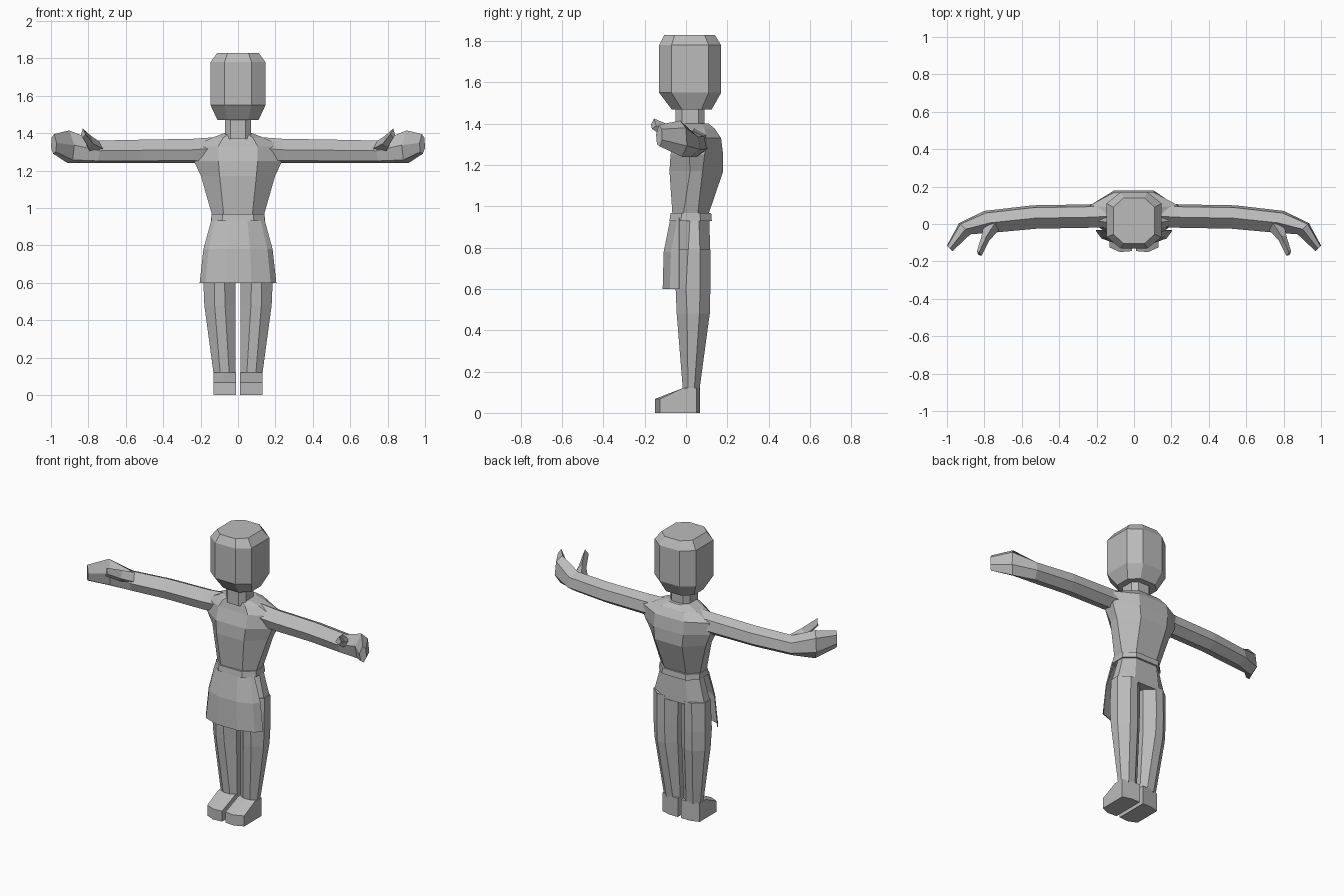
import bpy, bmesh

if "Cube" in bpy.data.objects:
    bpy.data.objects.remove(bpy.data.objects["Cube"])

grey = bpy.data.materials.new("plain_grey")
grey.diffuse_color = (0.5, 0.5, 0.5, 1)
grey.use_nodes = True
grey.node_tree.nodes["Principled BSDF"].inputs["Base Color"].default_value = grey.diffuse_color


def loft(name, rings, mirror=False, sheet=0):
    """Skin a list of point rings; capped solid, or an open sheet of given thickness."""
    bm = bmesh.new()
    rows = [[bm.verts.new(p) for p in ring] for ring in rings]
    n = len(rows[0])
    for a, b in zip(rows, rows[1:]):
        for i in range(n - 1 if sheet else n):
            j = (i + 1) % n
            bm.faces.new((a[i], a[j], b[j], b[i]))
    if not sheet:
        bm.faces.new(rows[0])
        bm.faces.new(rows[-1])
    bmesh.ops.recalc_face_normals(bm, faces=bm.faces)
    mesh = bpy.data.meshes.new(name)
    bm.to_mesh(mesh)
    bm.free()
    mesh.materials.append(grey)
    ob = bpy.data.objects.new(name, mesh)
    bpy.context.collection.objects.link(ob)
    if mirror:
        ob.modifiers.new("mirror", 'MIRROR').use_mirror_merge = False
    if sheet:
        ob.modifiers.new("thickness", 'SOLIDIFY').thickness = sheet
    return ob


def octagon(z, x0, x1, y0, y1, cx, cy):
    """Rectangle with chamfers cx by cy, lying flat at height z."""
    return [(x0 + cx, y0, z), (x1 - cx, y0, z), (x1, y0 + cy, z), (x1, y1 - cy, z),
            (x1 - cx, y1, z), (x0 + cx, y1, z), (x0, y1 - cy, z), (x0, y0 + cy, z)]


def body(name, rows):
    """Centred part: rows of (z, half width, front y, back y, chamfer x, chamfer y)."""
    return loft(name, [octagon(z, -h, h, a, b, cx, cy) for z, h, a, b, cx, cy in rows])


# Head, neck, torso
body("head", [(1.47, .11, -.07, .125, .055, .05), (1.55, .147, -.13, .17, .075, .06),
              (1.78, .147, -.13, .17, .075, .06), (1.83, .11, -.105, .14, .055, .05)])
body("neck", [(1.37, .07, -.05, .09, .03, .03), (1.48, .07, -.05, .09, .03, .03)])
body("torso", [(.95, .135, -.065, .105, .06, .05), (1.17, .198, -.08, .18, .10, .10),
               (1.25, .235, -.075, .18, .13, .09), (1.33, .235, -.05, .17, .13, .07),
               (1.375, .14, -.04, .14, .06, .05), (1.40, .075, -.03, .11, .03, .03)])

# Belt and hips
body("belt", [(.93, .145, -.08, .125, .06, .055), (.967, .142, -.075, .122, .06, .055)])
body("hips", [(.77, .182, -.04, .118, .09, .05), (.95, .135, -.03, .112, .06, .05)])

# Front apron, wrapped around the thighs
apron = []
for z, w, y in ((.945, .14, -.075), (.78, .185, -.108), (.60, .205, -.113)):
    apron.append([(-w, -.035, z), (-.85 * w, y + .035, z), (-.35 * w, y, z),
                  (.35 * w, y, z), (.85 * w, y + .035, z), (w, -.035, z)])
loft("apron", apron, sheet=.006)

# Legs
loft("leg", [octagon(.11, .012, .13, -.015, .065, .035, .025),
             octagon(.48, .014, .18, -.045, .115, .055, .05),
             octagon(.60, .012, .185, -.05, .118, .06, .05),
             octagon(.79, .010, .183, -.04, .118, .06, .05)], mirror=True)

# Feet, skinned from heel to toe
feet = []
for ys, top in (((.067, .067, .05), .12), ((-.015, -.015, -.015), .12), ((-.145, -.15, -.125), .068)):
    xs = (.012, .075, .132)
    feet.append([(x, y, 0) for x, y in zip(xs, ys)]
                + [(x, y, top) for x, y in zip(xs[::-1], ys[::-1])])
loft("foot", feet, mirror=True)

# Arms and cupped hands: front point, back point, bottom and top heights
arm = []
for (fx, fy), (bx, by), z0, z1 in (
        ((.10, -.02), (.10, .12), 1.25, 1.38), ((.24, -.02), (.24, .105), 1.24, 1.37),
        ((.52, -.025), (.54, .10), 1.24, 1.365), ((.74, -.045), (.80, .07), 1.24, 1.36),
        ((.875, -.055), (.935, .005), 1.24, 1.415), ((.97, -.145), (1.0, -.115), 1.29, 1.395)):
    arm.append([(fx + (bx - fx) * t, fy + (by - fy) * t, z0 + (z1 - z0) * h)
                for t, h in ((0, .55), (.15, .1), (.6, 0), (1, .3), (.9, .8), (.45, 1))])
loft("arm", arm, mirror=True)

# Thumbs
loft("thumb", [
    [(.72, -.03, 1.315), (.79, -.02, 1.29), (.80, .01, 1.33), (.74, .01, 1.355)],
    [(.775, -.09, 1.345), (.80, -.085, 1.325), (.815, -.065, 1.35), (.785, -.06, 1.385)],
    [(.815, -.17, 1.395), (.832, -.165, 1.375), (.84, -.145, 1.39), (.83, -.155, 1.425)]], mirror=True)
